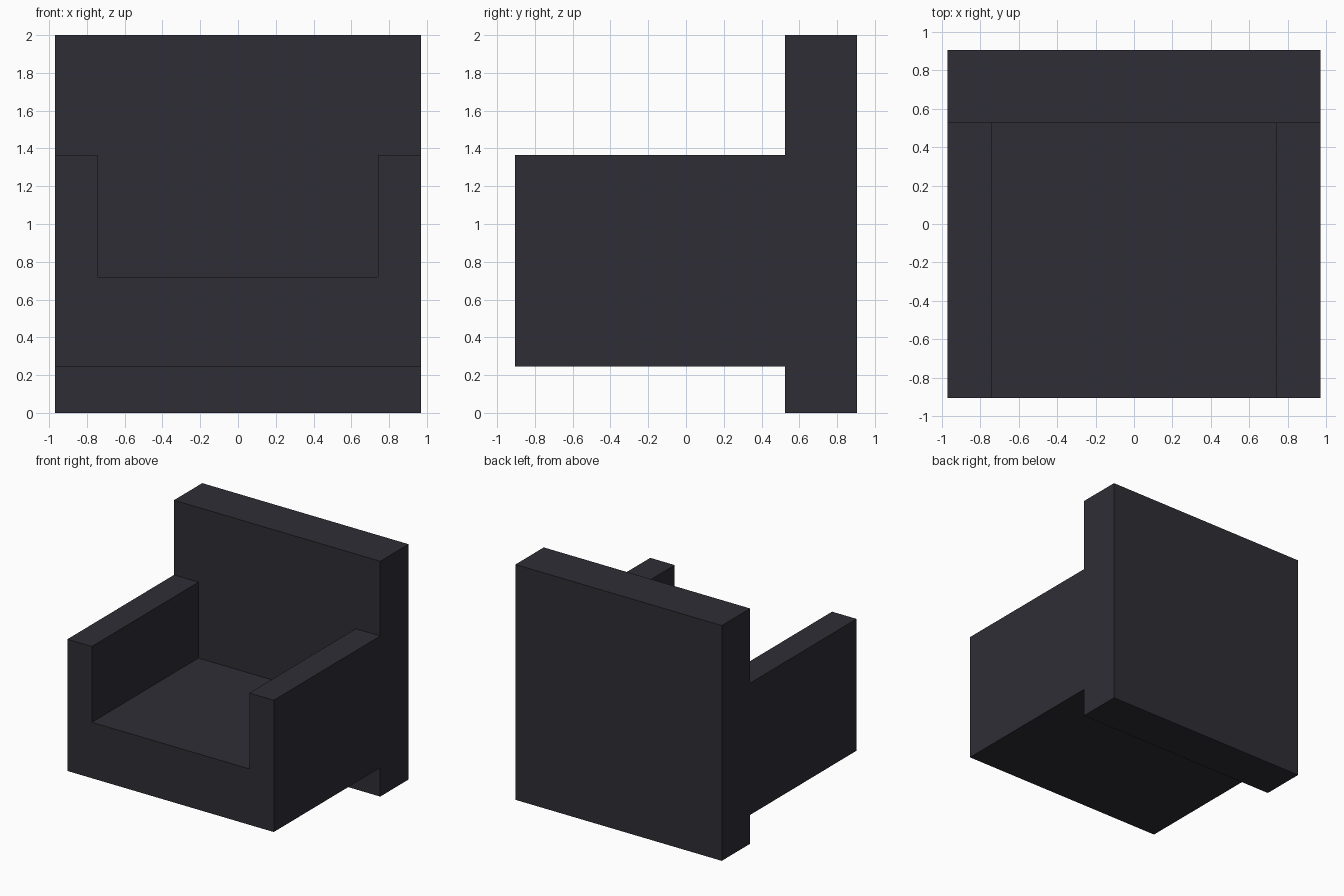
import bpy
import bmesh

cube = bpy.data.objects.get("Cube")
if cube:
    bpy.data.objects.remove(cube, do_unlink=True)

# Dark upholstery
COLOUR = (0.027, 0.027, 0.036, 1.0)
fabric = bpy.data.materials.new("charcoal_fabric")
fabric.use_nodes = True
fabric.diffuse_color = COLOUR
fabric.node_tree.nodes["Principled BSDF"].inputs["Base Color"].default_value = COLOUR

# Overall dimensions
HALF_W, INNER_W = 0.97, 0.74
FRONT, JOIN, REAR = -0.905, 0.525, 0.905
BASE, SEAT, ARM, TOP = 0.245, 0.72, 1.365, 2.0


def extrude_profile(name, half, y0, y1):
    """Mirror a right-half (x, z) outline and extrude it along y."""
    outline = half + [(-x, z) for x, z in reversed(half)]
    bm = bmesh.new()
    face = bm.faces.new([bm.verts.new((x, y0, z)) for x, z in outline])
    result = bmesh.ops.extrude_face_region(bm, geom=[face])
    moved = [g for g in result["geom"] if isinstance(g, bmesh.types.BMVert)]
    bmesh.ops.translate(bm, verts=moved, vec=(0, y1 - y0, 0))
    bmesh.ops.recalc_face_normals(bm, faces=bm.faces)
    mesh = bpy.data.meshes.new(name)
    bm.to_mesh(mesh)
    bm.free()
    mesh.materials.append(fabric)
    obj = bpy.data.objects.new(name, mesh)
    bpy.context.collection.objects.link(obj)
    return obj


# Seat and both armrests as one U-shaped block
extrude_profile("seat_and_arms",
                [(HALF_W, BASE), (HALF_W, ARM), (INNER_W, ARM), (INNER_W, SEAT)],
                FRONT, JOIN)

# Tall backrest reaching the floor
extrude_profile("backrest", [(HALF_W, 0), (HALF_W, TOP)], JOIN, REAR)
